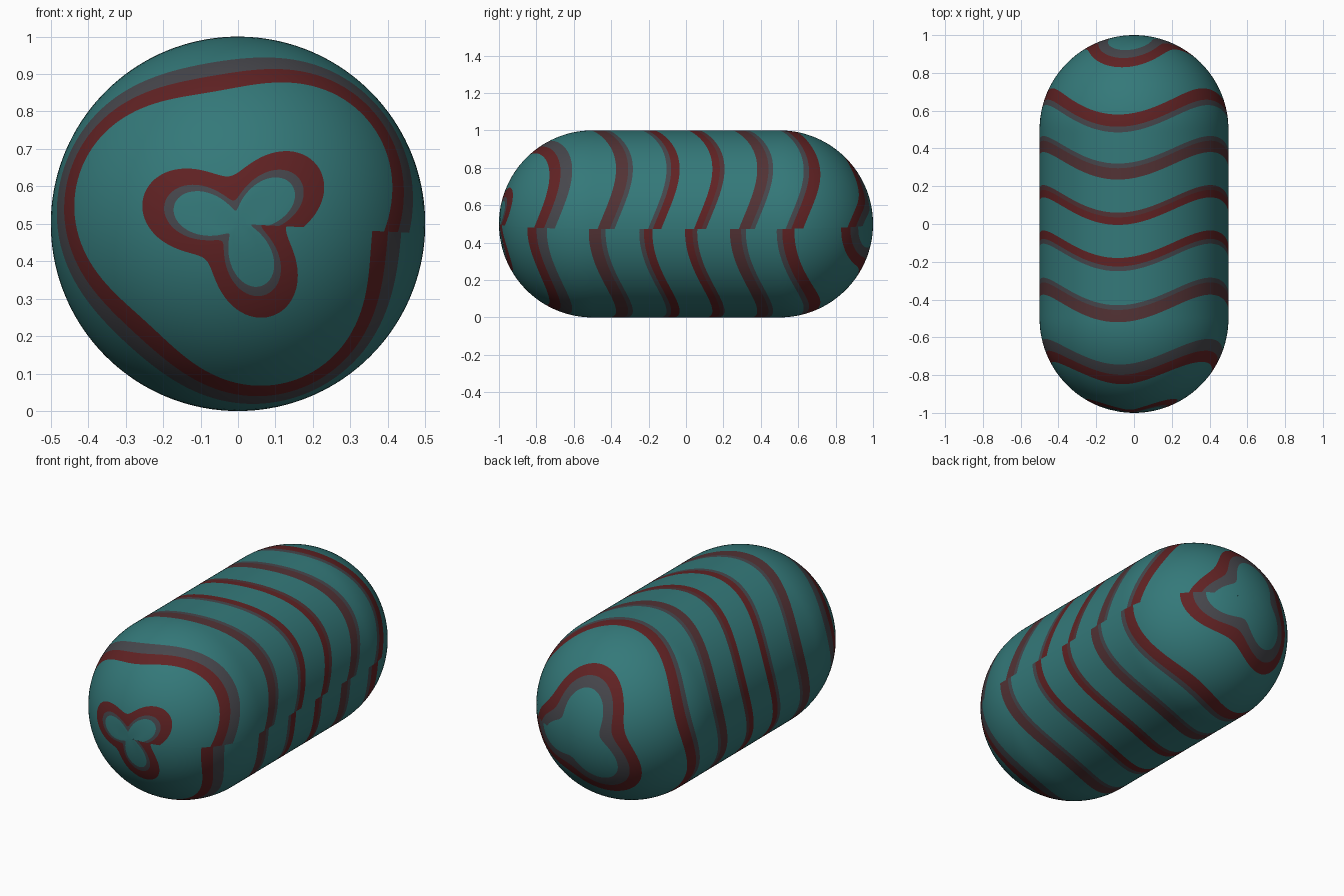
import bpy, bmesh, math

if "Cube" in bpy.data.objects:
    bpy.data.objects.remove(bpy.data.objects["Cube"])

RADIUS = 0.5
HALF = 0.5                                   # half length of the straight part
END = HALF + RADIUS * math.pi / 2            # arc length from middle to pole
COLUMNS = 144


def material(name, rgb):
    m = bpy.data.materials.new(name)
    m.diffuse_color = (*rgb, 1)
    m.use_nodes = True
    m.node_tree.nodes["Principled BSDF"].inputs["Base Color"].default_value = m.diffuse_color
    return m


TEAL, RED, BROWN, GREY = range(4)
mats = [material("teal", (0.034, 0.190, 0.192)),
        material("dark red", (0.118, 0.016, 0.017)),
        material("brown", (0.085, 0.032, 0.035)),
        material("slate grey", (0.062, 0.062, 0.072))]

# Bands along the profile: (start, colour), measured where the wave is lowest
bands = [(-END, TEAL),
         (-1.25, GREY), (-1.222, RED), (-1.155, TEAL),
         (-0.885, RED), (-0.82, GREY), (-0.755, TEAL),
         (-0.52, BROWN), (-0.455, GREY), (-0.43, TEAL),
         (-0.25, GREY), (-0.225, RED), (-0.18, TEAL),
         (-0.005, RED), (0.035, BROWN), (0.06, TEAL),
         (0.235, BROWN), (0.295, GREY), (0.32, TEAL),
         (0.485, GREY), (0.515, RED), (0.58, TEAL),
         (0.86, RED), (0.93, GREY), (1.0, TEAL)]
stops = [b[0] for b in bands] + [END]


def wave(angle):
    # Wave does not quite close, which leaves the visible seam on the right
    return 0.073 * (1 + math.cos(2.82 * (angle - math.radians(36))))


def point(s, angle):
    # Point on the capsule at arc length s
    over = max(abs(s) - HALF, 0) / RADIUS
    y = math.copysign(min(abs(s), HALF) + RADIUS * math.sin(over), s)
    r = RADIUS * math.cos(over)
    return (r * math.cos(angle), y, RADIUS + r * math.sin(angle))


# Capsule, with rows of faces that follow the wavy stripes
bm = bmesh.new()
rows = []                                    # (stop index, fraction, colour)
for k, (start, colour) in enumerate(bands):
    steps = max(1, math.ceil((stops[k + 1] - start) / 0.025))
    rows += [(k, n / steps, colour) for n in range(steps)]
rows.append((len(bands) - 1, 1.0, TEAL))

grid = []
for i in range(COLUMNS + 1):
    angle = math.radians(-3) + 2 * math.pi * i / COLUMNS
    # the seam sits just under the middle of the right side
    shift = wave(angle)
    moved = [stops[0]] + [s + shift for s in stops[1:-1]] + [stops[-1]]
    grid.append([bm.verts.new(point(moved[k] * (1 - f) + moved[k + 1] * f, angle))
                 for k, f, _ in rows])

for i in range(COLUMNS):
    a, b = grid[i], grid[i + 1]
    for j in range(len(rows) - 1):
        face = bm.faces.new((a[j], a[j + 1], b[j + 1], b[j]))
        face.material_index = rows[j][2]
        face.smooth = True
bmesh.ops.remove_doubles(bm, verts=bm.verts[:], dist=1e-5)

mesh = bpy.data.meshes.new("striped_capsule")
bm.to_mesh(mesh)
bm.free()
for m in mats:
    mesh.materials.append(m)
bpy.context.collection.objects.link(bpy.data.objects.new("striped_capsule", mesh))
